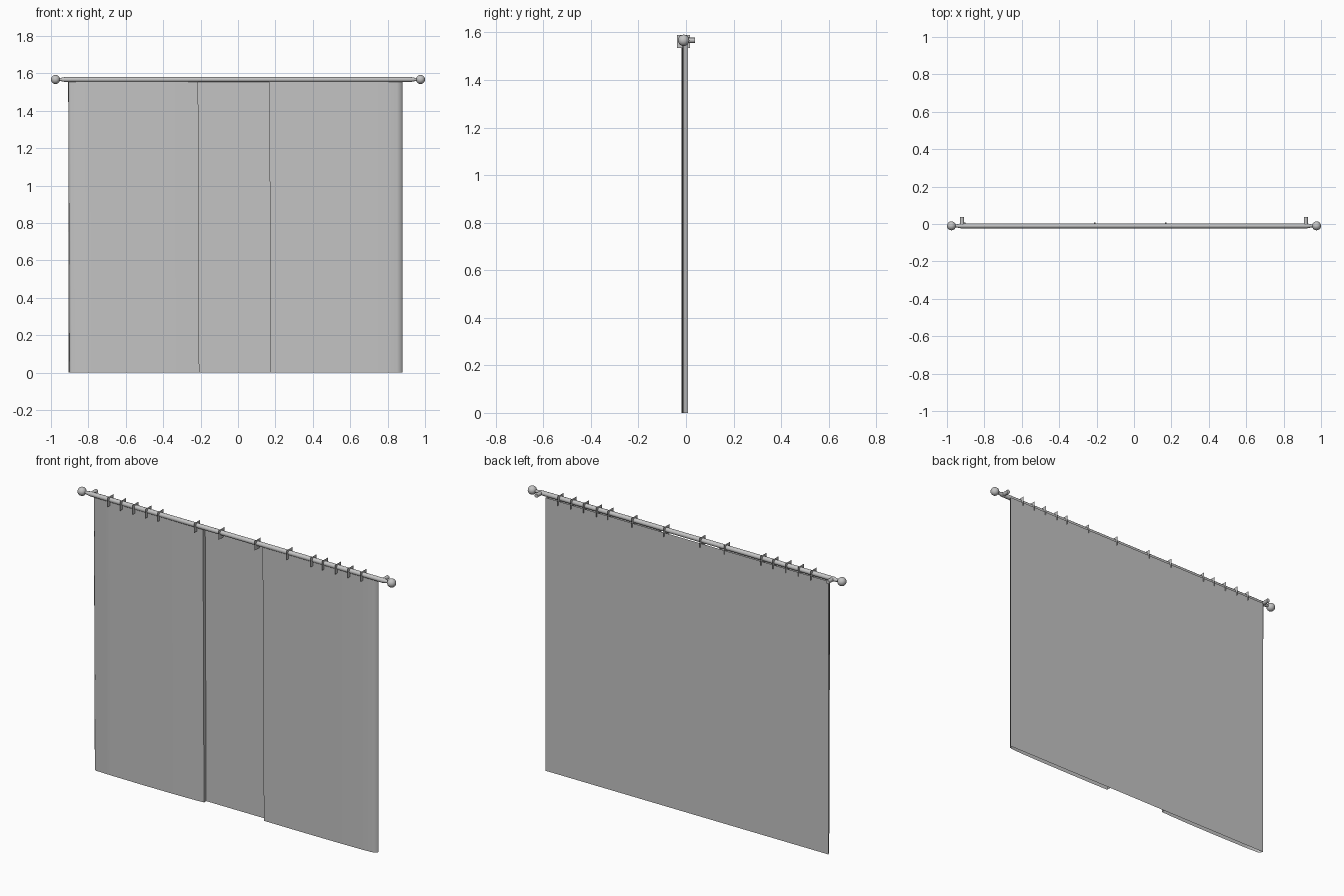
import bpy, bmesh, math
from mathutils import Matrix, Vector

old = bpy.data.objects.get("Cube")
if old:
    bpy.data.objects.remove(old, do_unlink=True)

grey = bpy.data.materials.new("plain_grey")
grey.use_nodes = True
grey.diffuse_color = (0.55, 0.55, 0.55, 1)
grey.node_tree.nodes["Principled BSDF"].inputs["Base Color"].default_value = grey.diffuse_color

ROD_Y, ROD_Z = -0.01, 1.567
TOP = 1.557
BACK_Y = 0.009


def finish(name, bm, smooth=True):
    mesh = bpy.data.meshes.new(name)
    bm.to_mesh(mesh)
    bm.free()
    obj = bpy.data.objects.new(name, mesh)
    bpy.context.collection.objects.link(obj)
    mesh.materials.append(grey)
    if smooth:
        bpy.ops.object.select_all(action='DESELECT')
        obj.select_set(True)
        bpy.context.view_layer.objects.active = obj
        bpy.ops.object.shade_smooth_by_angle(angle=math.radians(50))
    return obj


def hanging_cloth(name, path, shift=0.0):
    """Hang a cloth from a path of (x, y) points; shift slants its foot."""
    bm = bmesh.new()
    last = len(path) - 1
    high = [bm.verts.new((x, y, TOP)) for x, y in path]
    low = [bm.verts.new((x + (shift if x < 0.6 else 0), y, 0)) for x, y in path]
    for i in range(last):
        bm.faces.new((low[i], low[i + 1], high[i + 1], high[i]))
    return finish(name, bm)


# cloths: flat backing sheet and two bowed front panels
back = hanging_cloth("back_sheet", [(0.88, BACK_Y), (-0.905, BACK_Y)])
hanging_cloth("right_panel", [
    (-0.908, BACK_Y), (-0.906, -0.004), (-0.895, -0.013), (-0.8, -0.016),
    (-0.6, -0.018), (-0.4, -0.017), (-0.27, -0.014), (-0.213, -0.011),
    (-0.213, BACK_Y)], 0.006)
hanging_cloth("left_panel", [
    (0.167, BACK_Y), (0.167, -0.017), (0.3, -0.018), (0.5, -0.018),
    (0.65, -0.017), (0.78, -0.015), (0.85, -0.012), (0.872, -0.006),
    (0.88, BACK_Y)], 0.008)

# rod: turned profile with narrowed ends
bm = bmesh.new()
half = [(-0.975, 0.007), (-0.95, 0.008), (-0.925, 0.013)]
profile = half + [(-x, r) for x, r in reversed(half)]
verts = [bm.verts.new((x, ROD_Y, ROD_Z + r)) for x, r in profile]
edges = [bm.edges.new(pair) for pair in zip(verts, verts[1:])]
bmesh.ops.spin(bm, geom=verts + edges, cent=(0, ROD_Y, ROD_Z), axis=(1, 0, 0),
               angle=math.tau, steps=12, use_duplicate=False)
bmesh.ops.remove_doubles(bm, verts=bm.verts, dist=0.0005)
bmesh.ops.recalc_face_normals(bm, faces=bm.faces)
finish("rod", bm)

# end balls and wall brackets
for side, label in ((-1, "right"), (1, "left")):
    bm = bmesh.new()
    spot = Matrix.Translation((side * 0.976, ROD_Y, ROD_Z))
    bmesh.ops.create_uvsphere(bm, u_segments=16, v_segments=10, radius=0.024, matrix=spot)
    finish(label + "_end_ball", bm)

    bm = bmesh.new()
    place = Matrix.Translation((side * 0.919, 0.0135, ROD_Z)) @ Matrix.Rotation(math.pi / 2, 4, 'X')
    bmesh.ops.create_cone(bm, cap_ends=True, segments=10, radius1=0.011,
                          radius2=0.011, depth=0.047, matrix=place)
    finish(label + "_wall_bracket", bm)

# rings: paper-thin square hangers across the rod
spots = (-0.797, -0.717, -0.638, -0.557, -0.482, -0.25, -0.097,
         0.13, 0.331, 0.484, 0.555, 0.638, 0.717, 0.797)
bm = bmesh.new()
for x in spots:
    corners = [bm.verts.new(Vector((x, ROD_Y + 0.027 * a, 1.562 + 0.027 * b)))
               for a, b in ((-1, -1), (1, -1), (1, 1), (-1, 1))]
    bm.faces.new(corners)
finish("hanger_rings", bm, smooth=False)
